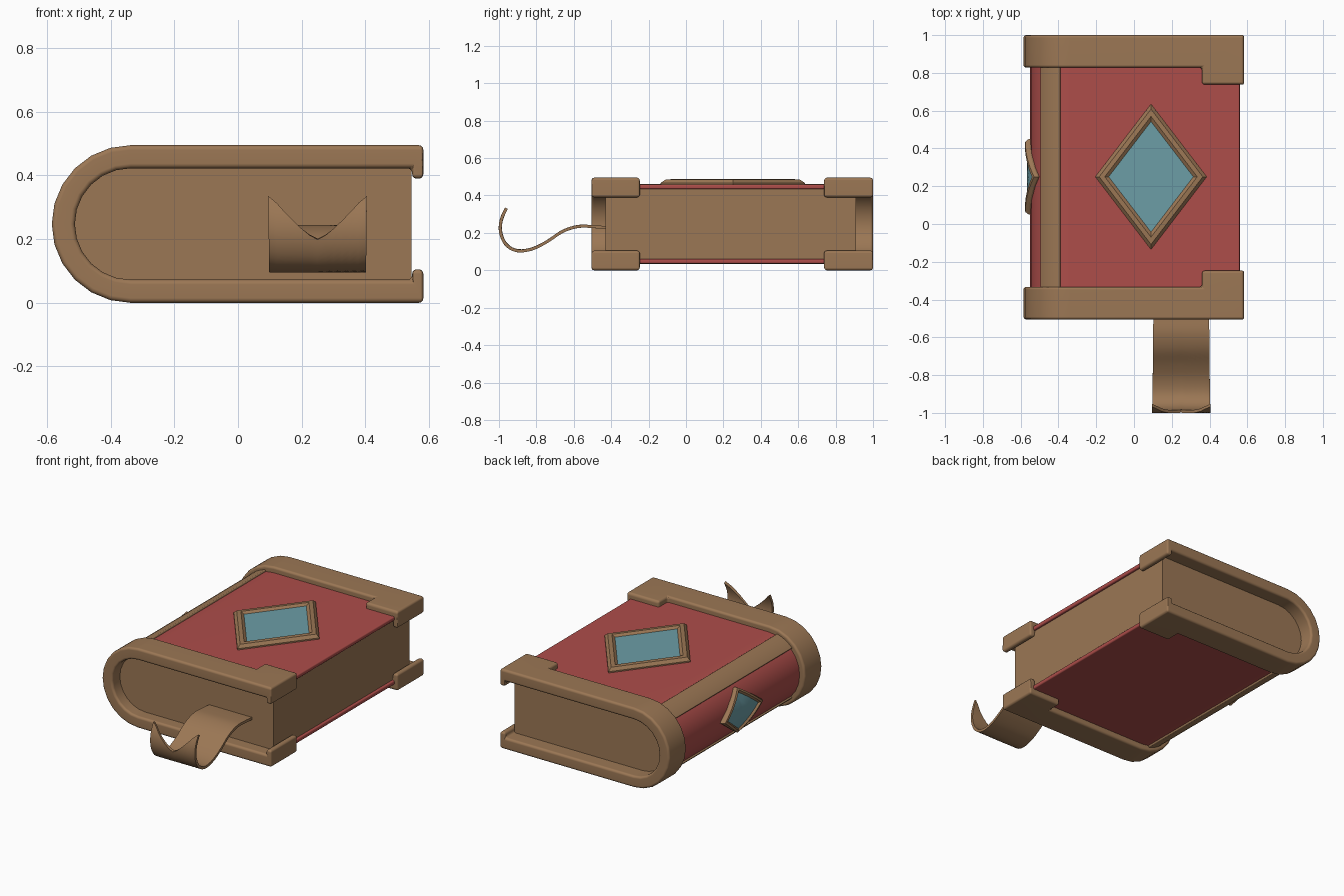
import bpy, bmesh, math
from mathutils import Vector

if "Cube" in bpy.data.objects:
    bpy.data.objects.remove(bpy.data.objects["Cube"])

CX, CZ = -0.3375, 0.2475      # centre of the rounded spine
R_BAND, R_COVER, R_PAGES, R_IN = 0.2475, 0.212, 0.188, 0.175


def material(name, rgb):
    m = bpy.data.materials.new(name)
    m.diffuse_color = (*rgb, 1)
    m.use_nodes = True
    m.node_tree.nodes["Principled BSDF"].inputs["Base Color"].default_value = m.diffuse_color
    return m


BROWN = material("brown", (0.33, 0.185, 0.09))
RED = material("red", (0.42, 0.075, 0.068))
BLUE = material("teal", (0.15, 0.34, 0.38))


def finish(name, bm, mats, bevel=0, solid=0, angle=35):
    bmesh.ops.recalc_face_normals(bm, faces=bm.faces[:])
    me = bpy.data.meshes.new(name)
    bm.to_mesh(me)
    bm.free()
    ob = bpy.data.objects.new(name, me)
    bpy.context.collection.objects.link(ob)
    for m in mats:
        me.materials.append(m)
    bpy.ops.object.select_all(action='DESELECT')
    ob.select_set(True)
    bpy.context.view_layer.objects.active = ob
    if solid:
        s = ob.modifiers.new("thickness", 'SOLIDIFY')
        s.thickness, s.offset = solid, 0
        bpy.ops.object.modifier_apply(modifier=s.name)
    if bevel:
        b = ob.modifiers.new("bevel", 'BEVEL')
        b.width, b.segments, b.limit_method = bevel, 3, 'ANGLE'
        b.angle_limit = math.radians(35)
        bpy.ops.object.modifier_apply(modifier=b.name)
    bpy.ops.object.shade_smooth_by_angle(angle=math.radians(angle))
    if bevel:
        w = ob.modifiers.new("weighted", 'WEIGHTED_NORMAL')
        w.keep_sharp = True
    return ob


def arc(r, a0=90, a1=270, n=12):
    angs = [math.radians(a0 + (a1 - a0) * i / n) for i in range(n + 1)]
    return [(CX + r * math.cos(a), CZ + r * math.sin(a)) for a in angs]


def shell(name, outer, inner, layers, mat, bevel):
    """Cells between two (x, z) paths; layers = (y0, y1, cell indices). Shared walls vanish."""
    bm = bmesh.new()
    verts, faces = {}, {}

    def v(p, y):
        k = (round(p[0], 5), round(y, 5), round(p[1], 5))
        if k not in verts:
            verts[k] = bm.verts.new(k)
        return verts[k]

    for y0, y1, cells in layers:
        for i in cells:
            q = [outer[i], outer[i + 1], inner[i + 1], inner[i]]
            a, b = [v(p, y0) for p in q], [v(p, y1) for p in q]
            walls = [a, b] + [[a[k], a[(k + 1) % 4], b[(k + 1) % 4], b[k]] for k in range(4)]
            for f in walls:
                k = frozenset(f)
                if k in faces:
                    del faces[k]
                else:
                    faces[k] = f
    for f in faces.values():
        bm.faces.new(f)
    return finish(name, bm, [mat], bevel)


# Pages: solid block with a rounded spine side
bm = bmesh.new()
profile = [(0.545, CZ + R_PAGES)] + arc(R_PAGES) + [(0.545, CZ - R_PAGES)]
face = bm.faces.new([bm.verts.new((x, -0.43, z)) for x, z in profile])
ext = bmesh.ops.extrude_face_region(bm, geom=[face])
bmesh.ops.translate(bm, vec=(0, 1.34, 0), verts=[g for g in ext["geom"] if isinstance(g, bmesh.types.BMVert)])
finish("pages", bm, [BROWN])

# Cover wrapped round the pages


def u_path(r, x):
    return [(x, CZ + r)] + arc(r) + [(x, CZ - r)]


c_out, c_in = u_path(R_COVER, 0.56), u_path(R_COVER - 0.026, 0.56)
shell("cover", c_out, c_in, [(-0.46, 0.95, range(len(c_out) - 1))], RED, 0.008)

# End bands with corner guards that hook over the cover edge


def band_path(r, x):
    top = [(x, 0.39), (x, CZ + r), (0.36, CZ + r)]
    return top + arc(r) + [(px, 2 * CZ - pz) for px, pz in reversed(top)]


b_out, b_in = band_path(R_BAND, 0.582), band_path(R_IN, 0.547)
n = len(b_out) - 1
for name, y0, y1, y2 in (("front_band", -0.505, -0.333, -0.247), ("back_band", 1.0, 0.828, 0.738)):
    shell(name, b_out, b_in, [(y0, y1, range(n)), (y1, y2, (0, 1, n - 2, n - 1))], BROWN, 0.014)

# Raised strips along the spine hinges
for name, a0, a1 in (("top_hinge_strip", 104, 136), ("bottom_hinge_strip", 224, 256)):
    shell(name, arc(R_COVER + 0.011, a0, a1, 4), arc(R_COVER - 0.01, a0, a1, 4),
          [(-0.4, 0.9, range(4))], BROWN, 0.006)


# Framed diamond gems: concentric diamond rings mapped onto a surface
def gem(name, place, n=6):
    bm = bmesh.new()
    rings = []
    for s, h in ((1, -0.008), (1, 0.008), (0.93, 0.026), (0.83, 0.028), (0.76, 0.016), (0.4, 0.016)):
        ring = []
        for k in range(4 * n):
            side, t = k // n, (k % n) / n
            c = [(1, 0), (0, 1), (-1, 0), (0, -1), (1, 0)]
            p, q = c[side], c[side + 1]
            ring.append(bm.verts.new(place(s * (p[0] + (q[0] - p[0]) * t), s * (p[1] + (q[1] - p[1]) * t), h)))
        rings.append(ring)
    m = 4 * n
    for j in range(len(rings) - 1):
        for k in range(m):
            f = bm.faces.new((rings[j][k], rings[j][(k + 1) % m], rings[j + 1][(k + 1) % m], rings[j + 1][k]))
            f.material_index = int(j >= 4)
    mid = bm.verts.new(place(0, 0, 0.016))
    for k in range(m):
        bm.faces.new((rings[-1][k], rings[-1][(k + 1) % m], mid)).material_index = 1
    finish(name, bm, [BROWN, BLUE], angle=25)


def on_top(u, w, h):
    return (0.09 + 0.295 * u, 0.25 + 0.385 * w, CZ + R_COVER + h)


def on_spine(u, w, h):
    a, r = math.radians(180 + 39 * u), R_COVER + h
    return (CX + r * math.cos(a), 0.25 + 0.2 * w, CZ + r * math.sin(a))


gem("cover_gem", on_top)
gem("spine_gem", on_spine)

# Ribbon bookmark: curled path with a swallow-tail end
path = [Vector(p) for p in ((-0.40, 0.225), (-0.50, 0.234), (-0.58, 0.234), (-0.66, 0.208), (-0.74, 0.155),
                            (-0.82, 0.115), (-0.90, 0.104), (-0.96, 0.135), (-0.991, 0.20),
                            (-0.988, 0.27), (-0.96, 0.332))]


def along(t):
    i = min(int(t), len(path) - 2)
    f = t - i
    p0, p1, p2, p3 = (path[max(0, min(len(path) - 1, i + d))] for d in (-1, 0, 1, 2))
    return 0.5 * (2 * p1 + (p2 - p0) * f + (2 * p0 - 5 * p1 + 4 * p2 - p3) * f * f
                  + (3 * p1 - p0 - 3 * p2 + p3) * f ** 3)


bm = bmesh.new()
cols, rows = 12, 36
grid = []
for c in range(cols + 1):
    u = 2 * c / cols - 1
    end = 10 - 2.0 * (1 - abs(u) ** 1.3)
    line = []
    for r in range(rows + 1):
        t = end * r / rows
        p = along(t)
        line.append(bm.verts.new((0.25 + u * (0.147 + 0.0008 * t), p.x, p.y)))
    grid.append(line)
for c in range(cols):
    for r in range(rows):
        bm.faces.new((grid[c][r], grid[c + 1][r], grid[c + 1][r + 1], grid[c][r + 1]))
finish("ribbon_bookmark", bm, [BROWN], solid=0.016, angle=40)
